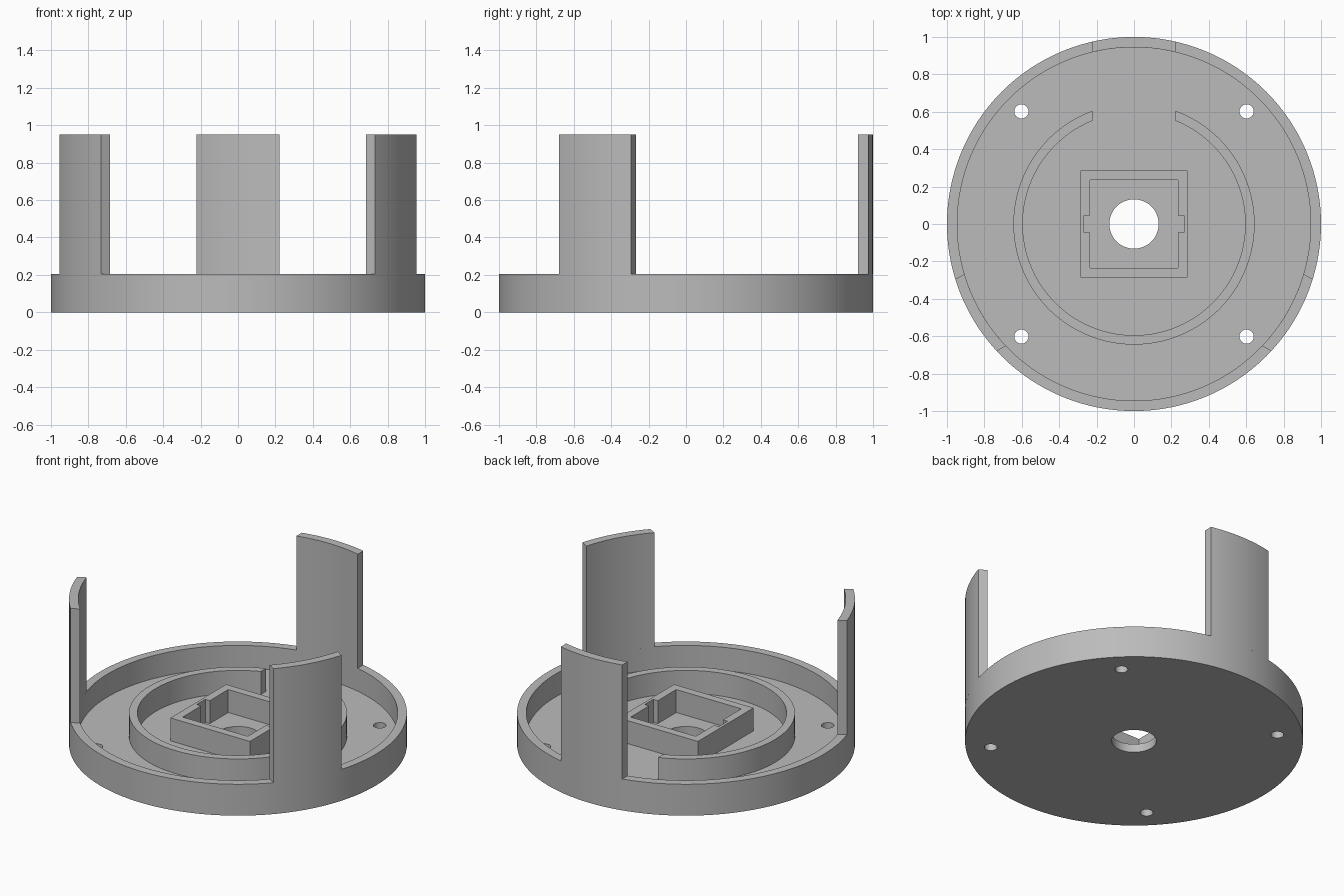
import bpy
import bmesh
from math import sin, cos, asin, radians, pi, tau

cube = bpy.data.objects.get("Cube")
if cube:
    bpy.data.objects.remove(cube)

# Key dimensions
R_OUT, R_IN = 1.0, 0.945
FLOOR, RIM, TOP = 0.055, 0.205, 0.95
HALF_W = 0.222

grey = bpy.data.materials.new("plain grey")
grey.use_nodes = True
grey.diffuse_color = (0.5, 0.5, 0.5, 1)
grey.node_tree.nodes["Principled BSDF"].inputs["Base Color"].default_value = (0.5, 0.5, 0.5, 1)


def circle(r, n, cx=0, cy=0):
    return [(cx + r * cos(tau * i / n), cy + r * sin(tau * i / n)) for i in range(n)]


def square(h):
    return [(-h, -h), (h, -h), (h, h), (-h, h)]


def arc(r, a, b, n):
    return [(r * cos(a + (b - a) * i / n), r * sin(a + (b - a) * i / n)) for i in range(n + 1)]


def cap(bm, loops, z):
    """Flat horizontal face bounded by the first loop, with the others as holes."""
    edges = []
    for loop in loops:
        vs = [bm.verts.new((x, y, z)) for x, y in loop]
        edges += [bm.edges.new((vs[i - 1], vs[i])) for i in range(len(vs))]
    bmesh.ops.triangle_fill(bm, edges=edges, use_beauty=True, normal=(0, 0, 1))


def wall(bm, loop, z0, z1):
    """Upright band following a loop."""
    low = [bm.verts.new((x, y, z0)) for x, y in loop]
    high = [bm.verts.new((x, y, z1)) for x, y in loop]
    for i in range(len(loop)):
        bm.faces.new((low[i - 1], low[i], high[i], high[i - 1]))


def finish(name, bm):
    bmesh.ops.remove_doubles(bm, verts=bm.verts, dist=1e-5)
    bmesh.ops.recalc_face_normals(bm, faces=bm.faces)
    mesh = bpy.data.meshes.new(name)
    bm.to_mesh(mesh)
    bm.free()
    mesh.materials.append(grey)
    ob = bpy.data.objects.new(name, mesh)
    bpy.context.collection.objects.link(ob)
    bpy.ops.object.select_all(action="DESELECT")
    ob.select_set(True)
    bpy.context.view_layer.objects.active = ob
    bpy.ops.object.shade_smooth_by_angle(angle=radians(30))
    return ob


def prism(name, loops, z0, z1):
    bm = bmesh.new()
    cap(bm, loops, z0)
    cap(bm, loops, z1)
    for loop in loops:
        wall(bm, loop, z0, z1)
    return finish(name, bm)


# Base tray: floor with centre hole and four screw holes, inside a raised rim
outer, inner = circle(R_OUT, 128), circle(R_IN, 128)
holes = [circle(0.132, 48)]
holes += [circle(0.038, 24, sx * 0.602, sy * 0.602) for sx in (-1, 1) for sy in (-1, 1)]
bm = bmesh.new()
cap(bm, [outer] + holes, 0)
wall(bm, outer, 0, RIM)
cap(bm, [outer, inner], RIM)
wall(bm, inner, FLOOR, RIM)
cap(bm, [inner] + holes, FLOOR)
for hole in holes:
    wall(bm, hole, 0, FLOOR)
finish("base_tray", bm)

# Three tall curved uprights on the rim, with parallel sides
for name, deg in (("back_upright", 90), ("right_upright", 210), ("left_upright", 330)):
    c = radians(deg)
    da, db = asin(HALF_W / R_OUT), asin(HALF_W / R_IN)
    outline = arc(R_OUT, c - da, c + da, 16) + arc(R_IN, c + db, c - db, 16)
    prism(name, [outline], RIM, TOP)

# Inner ring wall with a gap at the back
ro, ri = 0.645, 0.595
ga, gb = asin(HALF_W / ro), asin(HALF_W / ri)
start = pi / 2
ring = arc(ro, start + ga, start + tau - ga, 96) + arc(ri, start + tau - gb, start + gb, 96)
prism("inner_ring", [ring], FLOOR, RIM)

# Square socket with a slot in each side wall
h, d, s = 0.235, 0.268, 0.045
side = [(h, -h), (h, -s), (d, -s), (d, s), (h, s), (h, h)]
socket = side + [(-x, -y) for x, y in side]
prism("square_socket", [square(0.287), socket], FLOOR, RIM)
